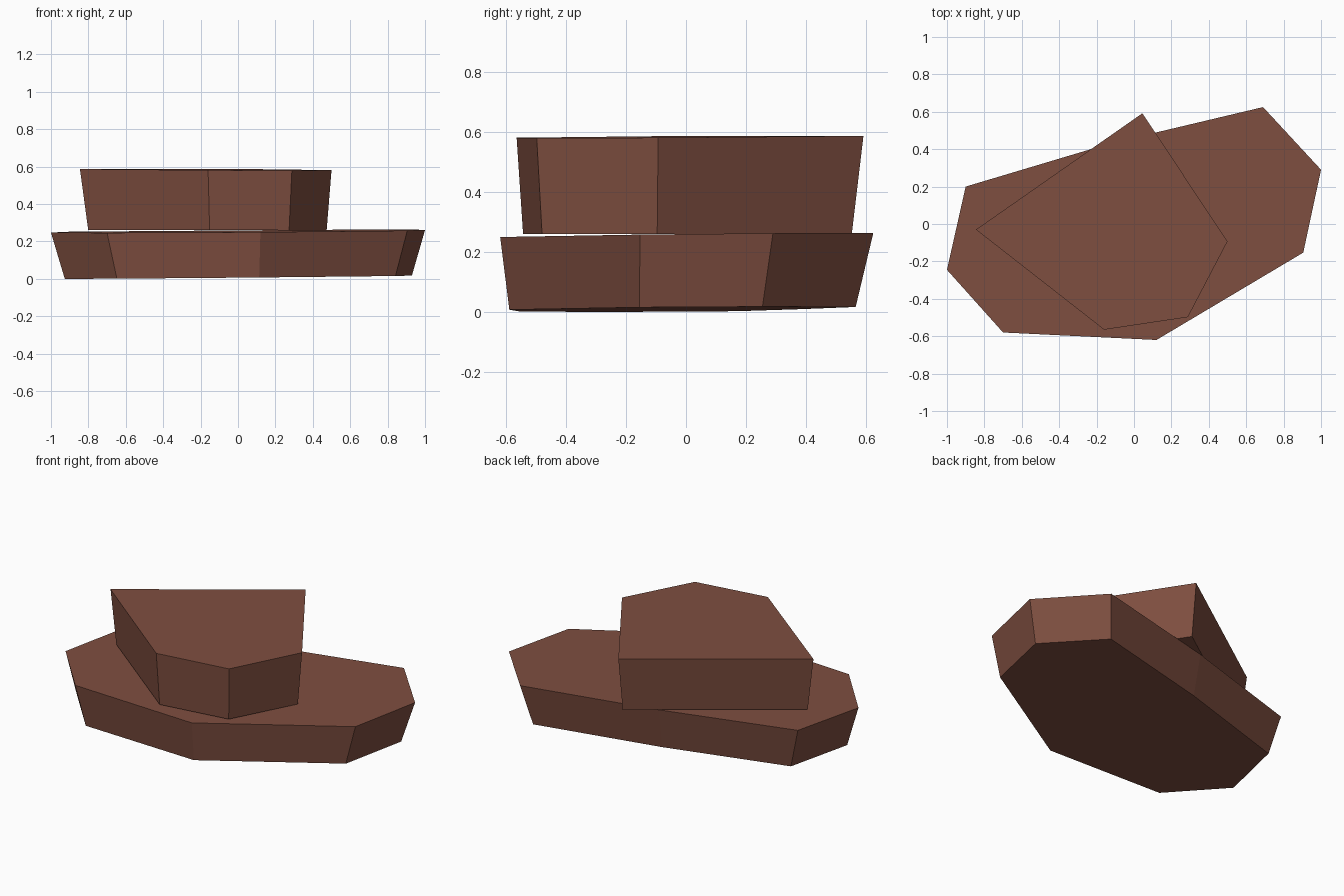
import bpy

if "Cube" in bpy.data.objects:
    bpy.data.objects.remove(bpy.data.objects["Cube"])

# One flat colour for the whole rock
brown = bpy.data.materials.new("reddish brown rock")
brown.diffuse_color = (0.21, 0.077, 0.051, 1.0)
brown.use_nodes = True
brown.node_tree.nodes["Principled BSDF"].inputs["Base Color"].default_value = brown.diffuse_color


def slab(name, outline, top, bottom, scale, shift):
    """Faceted slab: outline is the top edge, counter-clockwise from above.
    top / bottom are tilted planes (z0, slope x, slope y);
    the bottom outline is the top one scaled and shifted."""
    lower = [(x * scale + shift[0], y * scale + shift[1]) for x, y in outline]
    verts = [(x, y, p[0] + p[1] * x + p[2] * y)
             for ring, p in ((lower, bottom), (outline, top)) for x, y in ring]
    n = len(outline)
    faces = [tuple(reversed(range(n))), tuple(range(n, 2 * n))]
    faces += [(i, (i + 1) % n, n + (i + 1) % n, n + i) for i in range(n)]
    mesh = bpy.data.meshes.new(name)
    mesh.from_pydata(verts, [], faces)
    mesh.materials.append(brown)
    obj = bpy.data.objects.new(name, mesh)
    bpy.context.collection.objects.link(obj)
    return obj


# Wide lower slab, flaring upward
slab("lower_rock_slab",
     [(-1.0, -0.245), (-0.70, -0.58), (0.12, -0.62), (0.905, -0.153),
      (1.0, 0.29), (0.69, 0.625), (-0.12, 0.433), (-0.90, 0.20)],
     top=(0.255, 0.005, 0.009), bottom=(0.009, 0.0085, 0.004),
     scale=0.928, shift=(0.002, -0.014))

# Smaller five-sided slab resting on it
slab("upper_rock_slab",
     [(-0.845, -0.03), (-0.16, -0.565), (0.288, -0.498),
      (0.50, -0.093), (0.045, 0.592)],
     top=(0.584, -0.004, 0.006), bottom=(0.261, -0.002, 0.001),
     scale=0.948, shift=(0.0, -0.008))
